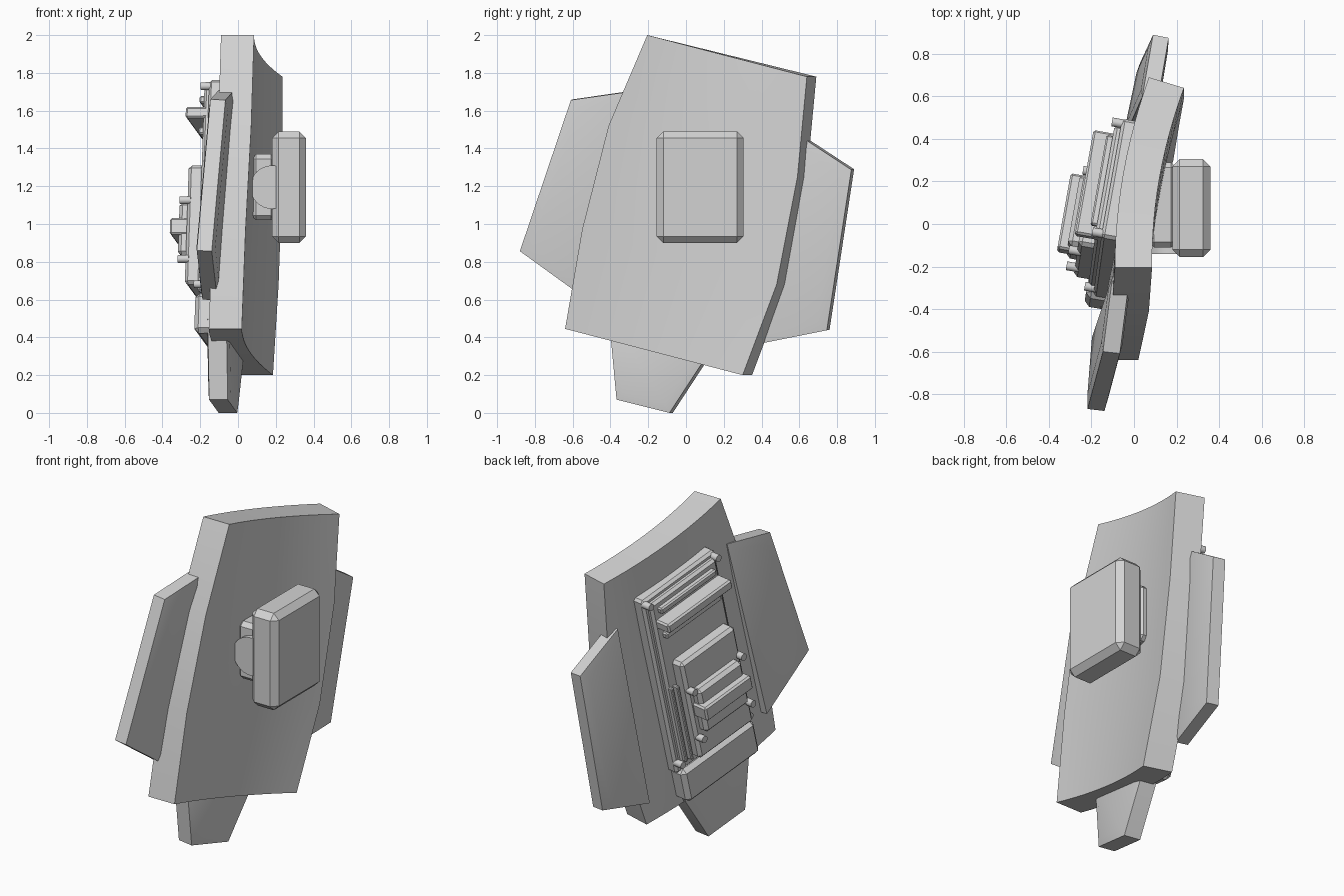
import bpy, bmesh, math
from mathutils import Matrix, Vector

if "Cube" in bpy.data.objects:
    bpy.data.objects.remove(bpy.data.objects["Cube"], do_unlink=True)

grey = bpy.data.materials.new("plain_grey")
grey.use_nodes = True
COLOUR = (0.65, 0.65, 0.65, 1)
grey.diffuse_color = COLOUR
grey.node_tree.nodes["Principled BSDF"].inputs["Base Color"].default_value = COLOUR


def finish(name, bm, angle=30):
    bmesh.ops.recalc_face_normals(bm, faces=bm.faces[:])
    mesh = bpy.data.meshes.new(name)
    bm.to_mesh(mesh)
    bm.free()
    mesh.materials.append(grey)
    mesh.shade_smooth()
    mesh.set_sharp_from_angle(angle=math.radians(angle))
    obj = bpy.data.objects.new(name, mesh)
    bpy.context.collection.objects.link(obj)
    return obj


# Tilted frame on the inner side: along, up, and outward from the shield
along = Vector((0.171, 0.957, -0.235)).normalized()
up = Vector((0.033, 0.237, 0.971)).normalized()
out = up.cross(along).normalized()
FRAME = Matrix((along, up, out)).transposed().to_4x4()
FRAME.translation = (-0.07, 0.04, 1.1)
WORLD = Matrix.Identity(4)


def box(name, a, b, c, bevel, frame=FRAME):
    """Chamfered box from three (low, high) ranges in a frame."""
    bm = bmesh.new()
    bmesh.ops.create_cube(bm, size=1)
    for v in bm.verts:
        v.co = [r[0] + (r[1] - r[0]) * (k + 0.5) for r, k in zip((a, b, c), v.co)]
    bmesh.ops.bevel(bm, geom=bm.edges[:], offset=bevel, segments=1, affect='EDGES')
    bm.transform(frame)
    return finish(name, bm)


def cylinder(name, radius, depth, matrix, sides=16):
    bm = bmesh.new()
    bmesh.ops.create_cone(bm, cap_ends=True, segments=sides,
                          radius1=radius, radius2=radius, depth=depth)
    bm.transform(matrix)
    return finish(name, bm)


def slab(name, outline, plane, thick, border):
    """Side profile given in y and z, laid on a tilted plane, domed on both faces."""
    bm = bmesh.new()
    base, per_y, per_z = plane
    shift = Vector((1, -per_y, -per_z)).normalized() * thick
    inner = [bm.verts.new((base + per_y * y + per_z * z, y, z)) for y, z in outline]
    outer = [bm.verts.new(v.co + shift) for v in inner]
    caps = [bm.faces.new(inner), bm.faces.new(outer)]
    for i in range(len(outline)):
        j = i - 1
        bm.faces.new((inner[i], inner[j], outer[j], outer[i]))
    bmesh.ops.recalc_face_normals(bm, faces=bm.faces[:])
    for cap in caps:
        bmesh.ops.inset_region(bm, faces=[cap], thickness=border, depth=0.01)
    return finish(name, bm)


# Curved shield: sheet between a front and a back edge, with thickness
front_edge = [(0.02, -0.64, 0.445), (0.04, -0.55, 0.97), (0.07, -0.41, 1.52), (0.085, -0.205, 2.0)]
back_edge = [(0.185, 0.30, 0.20), (0.215, 0.48, 0.68), (0.235, 0.59, 1.25), (0.235, 0.64, 1.78)]
STEPS = 12
bm = bmesh.new()
sheets = []
for side in (0, 1):
    rows = []
    for f, b in zip(front_edge, back_edge):
        row = []
        for i in range(STEPS + 1):
            u = i / STEPS
            p = Vector(f).lerp(Vector(b), u)
            p.x -= 0.16 * u * (1 - u)
            p += side * Vector((-0.175 + 0.01 * u, 0.05 * u, 0))
            row.append(bm.verts.new(p))
        rows.append(row)
    for low, high in zip(rows, rows[1:]):
        for i in range(STEPS):
            bm.faces.new((low[i], low[i + 1], high[i + 1], high[i]))
    sheets.append(rows)
rims = [[r[-1] for r in s] for s in sheets], [[r[0] for r in s] for s in sheets], \
       [s[0] for s in sheets], [s[-1] for s in sheets]
for first, second in rims:
    for i in range(len(first) - 1):
        bm.faces.new((first[i], first[i + 1], second[i + 1], second[i]))
finish("curved_shield", bm)

# Side wings and lower fin
slab("front_wing", [(-0.87, 0.86), (-0.60, 1.66), (-0.25, 1.71), (-0.51, 0.60)],
     (-0.157, 0.12, 0.05), 0.08, 0.07)
slab("back_wing", [(0.89, 1.29), (0.76, 0.44), (0.41, 0.37), (0.60, 1.48)],
     (-0.14, 0.2, 0.04), 0.075, 0.07)
slab("lower_fin", [(-0.35, 0.07), (-0.07, 0.0), (0.1, 0.26), (0.17, 0.42), (-0.39, 0.5)],
     (-0.09, 0.18, 0), 0.1, 0.05)

# Outer pod with its mount and hinge
box("outer_pod", (0.18, 0.36), (-0.155, 0.305), (0.9, 1.49), 0.035, WORLD)
box("pod_mount", (0.07, 0.2), (-0.11, 0.29), (1.02, 1.37), 0.025, WORLD)
cylinder("mount_hinge", 0.115, 0.38,
         Matrix.Translation((0.18, 0.05, 1.195)) @ Matrix.Rotation(math.pi / 2, 4, 'X'), 32)

# Stacked inner equipment
box("base_panel", (-0.27, 0.315), (-0.56, 0.62), (-0.06, 0.06), 0.015)
box("raised_panel", (-0.24, 0.285), (-0.53, 0.59), (0.0, 0.09), 0.015)
box("lower_block", (-0.28, 0.3), (-0.76, -0.54), (-0.05, 0.095), 0.025)
box("middle_panel", (-0.215, 0.215), (-0.48, 0.17), (0.05, 0.165), 0.018)
box("control_block", (-0.175, 0.175), (-0.31, -0.02), (0.1, 0.215), 0.02)
box("control_bar", (-0.18, 0.19), (-0.2, -0.11), (0.15, 0.26), 0.01)
box("upper_bar", (-0.24, 0.27), (0.42, 0.48), (0.05, 0.185), 0.01)
for k, q in enumerate((0.36, 0.53)):
    box(f"upper_rail_{k}", (-0.2, 0.24), (q - 0.02, q + 0.02), (0.05, 0.12), 0.008)
for k, p in enumerate((0.235, 0.265)):
    box(f"side_rail_{k}", (p - 0.01, p + 0.01), (-0.48, 0.02), (0.05, 0.125 - 0.015 * k), 0.005)

# Studs at the panel corners
studs = [(p, q, 0.075) for p in (-0.245, 0.295) for q in (-0.49, 0.59)]
studs += [(p, q, 0.175) for p in (-0.2, 0.19) for q in (-0.34, -0.02)]
for k, (p, q, h) in enumerate(studs):
    cylinder(f"stud_{k}", 0.021, 0.06, FRAME @ Matrix.Translation((p, q, h)))
